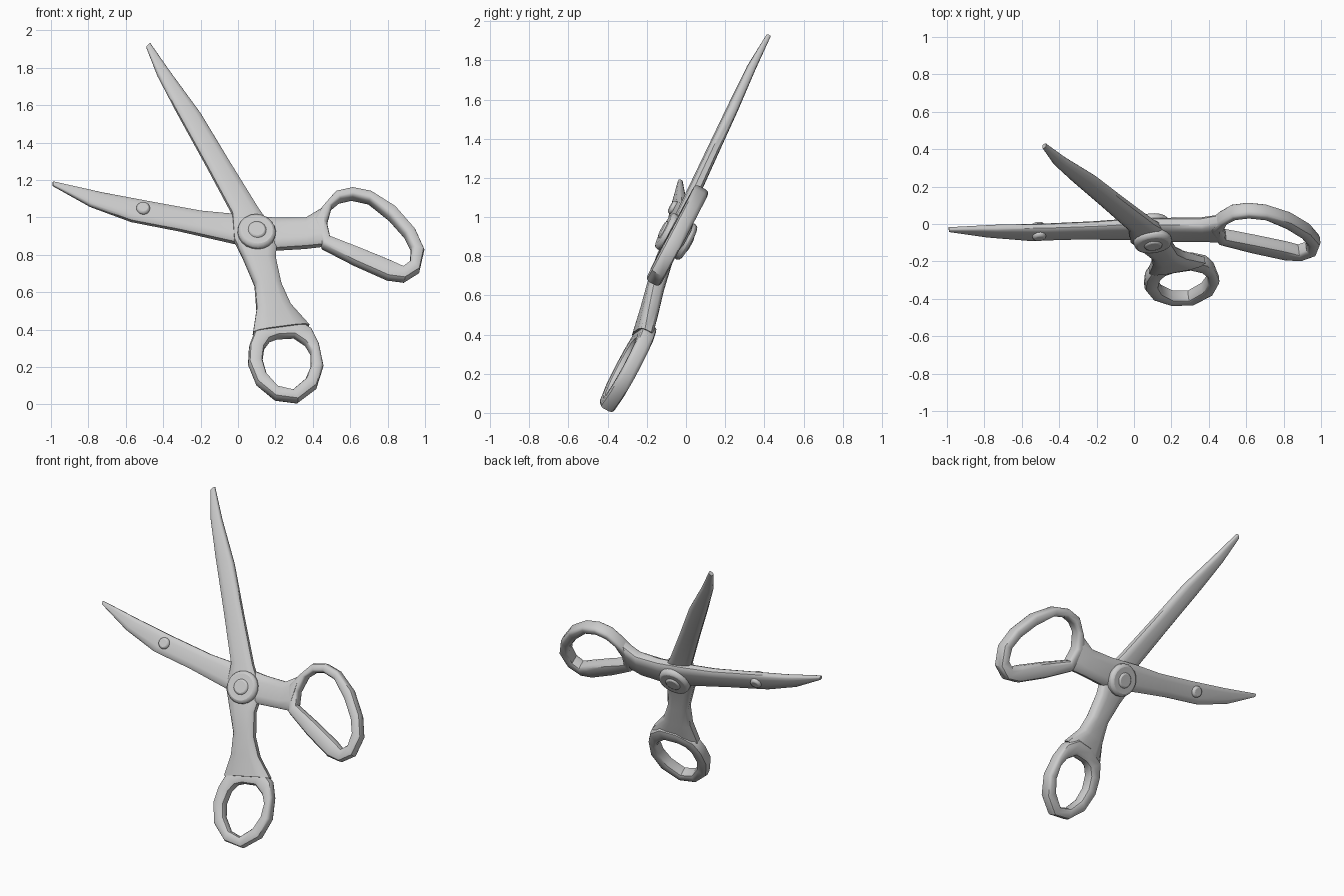
import bpy
import bmesh
import math
from mathutils import Vector

cube = bpy.data.objects.get("Cube")
if cube:
    bpy.data.objects.remove(cube, do_unlink=True)

# The scissors lie in one tilted plane through the pivot
PIVOT = Vector((0.095, -0.05, 0.9))
SLOPE_X, SLOPE_Z = 0.12, 0.536
NORMAL = Vector((SLOPE_X, -1, SLOPE_Z)).normalized()

steel = bpy.data.materials.new("light_grey_steel")
steel.use_nodes = True
grey = (0.6, 0.6, 0.6, 1)
steel.diffuse_color = grey
steel.node_tree.nodes["Principled BSDF"].inputs["Base Color"].default_value = grey


def on_plane(x, z, bend=0):
    """Point of the tilted plane at x, z, pushed back by bend."""
    y = PIVOT.y + SLOPE_X * (x - PIVOT.x) + SLOPE_Z * (z - PIVOT.z)
    return Vector((x, y + bend, z))


def finish(obj, angle):
    obj.data.materials.clear()
    obj.data.materials.append(steel)
    bpy.ops.object.select_all(action='DESELECT')
    obj.select_set(True)
    bpy.context.view_layer.objects.active = obj
    bpy.ops.object.shade_smooth_by_angle(angle=math.radians(angle))


def loft(name, stations, closed=False, sides=12, power=0.6):
    """Skin rounded sections; station = edge a (x, z), edge b (x, z), half thickness, bend."""
    bm = bmesh.new()
    rings = []
    for xa, za, xb, zb, half, bend in stations:
        a, b = on_plane(xa, za, bend), on_plane(xb, zb, bend)
        ring = []
        for i in range(sides):
            t = 2 * math.pi * (i + 0.5) / sides
            c = math.copysign(abs(math.cos(t)) ** power, math.cos(t))
            s = math.copysign(abs(math.sin(t)) ** power, math.sin(t))
            ring.append(bm.verts.new(a.lerp(b, 0.5 + 0.51 * c) + NORMAL * half * s))
        rings.append(ring)
    pairs = list(zip(rings, rings[1:]))
    if closed:
        pairs.append((rings[-1], rings[0]))
    else:
        bm.faces.new(rings[0])
        bm.faces.new(rings[-1])
    for r, q in pairs:
        for i in range(sides):
            j = (i + 1) % sides
            bm.faces.new((r[i], r[j], q[j], q[i]))
    bmesh.ops.recalc_face_normals(bm, faces=bm.faces)
    mesh = bpy.data.meshes.new(name)
    bm.to_mesh(mesh)
    bm.free()
    obj = bpy.data.objects.new(name, mesh)
    bpy.context.collection.objects.link(obj)
    finish(obj, 40)
    return obj


def disc(name, centre, radius, depth, bevel):
    """Bevelled round pin running through the plane."""
    bpy.ops.mesh.primitive_cylinder_add(vertices=20, radius=radius, depth=depth, location=centre)
    obj = bpy.context.object
    obj.name = name
    obj.rotation_euler = NORMAL.to_track_quat('Z', 'Y').to_euler()
    mod = obj.modifiers.new("soft_rim", 'BEVEL')
    mod.width = bevel
    mod.segments = 2
    finish(obj, 40)
    return obj


# Upright blade, running down into its shank
loft("upright_blade_and_shank", [
    (-0.49, 1.91, -0.47, 1.93, 0.012, -0.01),
    (-0.43, 1.76, -0.36, 1.77, 0.022, -0.02),
    (-0.33, 1.57, -0.2, 1.55, 0.027, -0.02),
    (-0.17, 1.28, -0.05, 1.3, 0.03, -0.02),
    (-0.03, 1.02, 0.11, 1.04, 0.033, -0.02),
    (-0.02, 0.88, 0.21, 0.9, 0.037, -0.01),
    (0.03, 0.78, 0.2, 0.78, 0.042, 0),
    (0.09, 0.64, 0.23, 0.64, 0.045, 0.025),
    (0.1, 0.51, 0.28, 0.53, 0.045, 0.055),
    (0.08, 0.38, 0.38, 0.42, 0.042, 0.08),
])

# Sideways blade, running into its shank
loft("sideways_blade_and_shank", [
    (-0.99, 1.19, -0.99, 1.17, 0.012, 0),
    (-0.73, 1.13, -0.79, 1.06, 0.022, 0.01),
    (-0.47, 1.08, -0.57, 0.98, 0.027, 0.01),
    (-0.2, 1.03, -0.31, 0.93, 0.03, 0.015),
    (0, 1.01, 0, 0.86, 0.035, 0.015),
    (0.2, 0.99, 0.2, 0.83, 0.042, 0),
    (0.36, 0.99, 0.36, 0.84, 0.045, -0.02),
    (0.46, 1.05, 0.45, 0.85, 0.042, -0.045),
])

# Finger loops: outer edge, inner edge
lower_loop = [
    (0.2, 0.44, 0.21, 0.355), (0.31, 0.45, 0.3, 0.36), (0.39, 0.4, 0.36, 0.32),
    (0.43, 0.32, 0.39, 0.27), (0.455, 0.2, 0.39, 0.2), (0.42, 0.09, 0.36, 0.13),
    (0.32, 0.015, 0.29, 0.07), (0.2, 0.03, 0.21, 0.09), (0.1, 0.11, 0.15, 0.16),
    (0.055, 0.22, 0.13, 0.23), (0.06, 0.31, 0.14, 0.3), (0.09, 0.39, 0.17, 0.34),
]
loft("lower_finger_loop", [s + (0.04, 0.09) for s in lower_loop], closed=True)

side_loop = [
    (0.4, 0.98, 0.475, 0.96), (0.45, 1.05, 0.5, 1.05), (0.52, 1.13, 0.545, 1.085),
    (0.61, 1.15, 0.61, 1.1), (0.71, 1.13, 0.7, 1.08), (0.84, 1.05, 0.81, 0.99),
    (0.945, 0.93, 0.89, 0.9), (0.995, 0.82, 0.925, 0.83), (0.97, 0.71, 0.92, 0.76),
    (0.89, 0.66, 0.88, 0.73), (0.8, 0.67, 0.82, 0.76), (0.62, 0.75, 0.65, 0.83),
    (0.45, 0.84, 0.49, 0.89),
]
# The side loop leans forward more the farther it is from the pivot
loft("side_finger_loop",
     [s + (0.042, -0.04 - 0.1 * min(s[0] - 0.4, 0.6)) for s in side_loop], closed=True)

# Pivot screw with a raised centre, and the small stop rivet
disc("pivot_screw", PIVOT, 0.102, 0.15, 0.018)
disc("pivot_screw_centre", PIVOT, 0.05, 0.168, 0.012)
disc("stop_rivet", on_plane(-0.51, 1.035, 0.01), 0.036, 0.09, 0.012)
